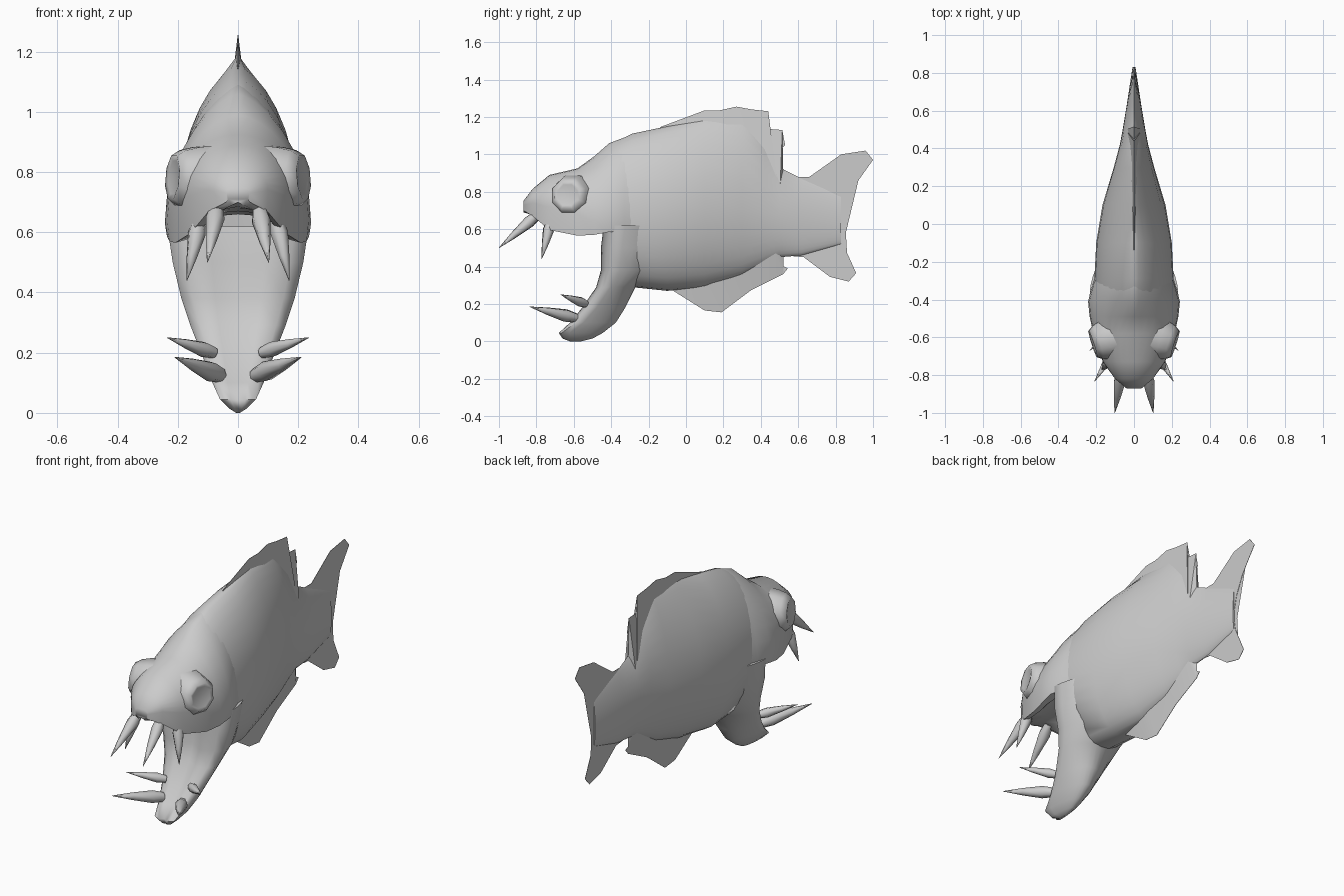
import bpy, bmesh
from math import sin, cos, pi, radians
from mathutils import Vector

cube = bpy.data.objects.get("Cube")
if cube:
    bpy.data.objects.remove(cube, do_unlink=True)

skin = bpy.data.materials.new("grey skin")
skin.use_nodes = True
GREY = (0.6, 0.6, 0.6, 1)
skin.diffuse_color = GREY
skin.node_tree.nodes["Principled BSDF"].inputs["Base Color"].default_value = GREY


def finish(name, bm, angle):
    bmesh.ops.remove_doubles(bm, verts=bm.verts, dist=0.0005)
    bmesh.ops.recalc_face_normals(bm, faces=bm.faces)
    mesh = bpy.data.meshes.new(name)
    bm.to_mesh(mesh)
    bm.free()
    ob = bpy.data.objects.new(name, mesh)
    bpy.context.collection.objects.link(ob)
    mesh.materials.append(skin)
    bpy.ops.object.select_all(action='DESELECT')
    ob.select_set(True)
    bpy.context.view_layer.objects.active = ob
    bpy.ops.object.shade_smooth_by_angle(angle=radians(angle))
    return ob


def loft(name, rings, angle=60):
    """Skin a list of equal-length closed rings and cap both ends."""
    bm = bmesh.new()
    loops = [[bm.verts.new(p) for p in ring] for ring in rings]
    for a, b in zip(loops, loops[1:]):
        for i in range(len(a)):
            j = (i + 1) % len(a)
            bm.faces.new((a[i], a[j], b[j], b[i]))
    bm.faces.new(loops[0])
    bm.faces.new(loops[-1])
    return finish(name, bm, angle)


def mirrored(half):
    """Close a half ring running from centre line to centre line."""
    return half + [Vector((-p[0], p[1], p[2])) for p in half[-2:0:-1]]


def arc(t):
    return max(cos(t), 0.0), sin(t)


# Body: full at the throat, pinched to a keel towards the back fin
def body_ring(y, bottom, top, width, mid):
    above, below = (1.9, 1.2) if y > 0 else (1.3, 0.85)
    half = []
    for i in range(17):
        c, s = arc(pi / 2 - pi * i / 16)
        reach, power = (top - mid, above) if s > 0 else (mid - bottom, below)
        half.append(Vector((width * c ** power, y, mid + reach * s)))
    return mirrored(half)


BODY = [(-.36, .5, 1.075, .205, .68), (-.29, .29, 1.11, .21, .66),
        (-.1, .27, 1.15, .2, .68), (.1, .29, 1.19, .167, .7),
        (.3, .35, 1.18, .107, .7), (.42, .41, 1.08, .075, .69), (.5, .45, .93, .06, .68),
        (.62, .46, .87, .04, .66), (.83, .52, .78, .008, .62)]
loft("body", [body_ring(*s) for s in BODY])


# Head: domed above, hollow palate below
def head_ring(y, width, top, mid, lip, roof, power):
    half = []
    for i in range(9):
        c, s = arc(pi / 2 * (1 - i / 8))
        half.append(Vector((width * c ** power, y, mid + (top - mid) * s)))
    half += [Vector((width * .97, y, lip)), Vector((width * .8, y, lip + .01)),
             Vector((width * .5, y, roof - .01)), Vector((0, y, roof))]
    return mirrored(half)


HEAD = [(-.87, .04, .75, .73, .7, .7, 1), (-.82, .10, .815, .74, .67, .685, 1),
        (-.73, .165, .89, .72, .595, .68, 1), (-.58, .215, .925, .68, .565, .67, 1),
        (-.49, .235, .99, .64, .57, .67, 1.2), (-.41, .243, 1.06, .63, .585, .66, 1.4),
        (-.33, .222, 1.09, .64, .59, .66, 1.4), (-.24, .19, 1.11, .65, .60, .66, 1.4)]
loft("head", [head_ring(*s) for s in HEAD])


# Lower jaw: hanging wide open, two soft ridges beside a central trough
def jaw_ring(z, front, back, width, trough):
    half = [Vector((0, front + trough, z)), Vector((width * .4, front, z)),
            Vector((width * .8, front + trough * .5, z))]
    start = front + trough
    for i in range(9):
        c, s = arc(pi / 2 * i / 8)
        half.append(Vector((width * c, start + (back - start) * s, z)))
    return mirrored(half)


JAW = [(.62, -.44, -.1, .235, .06), (.5, -.455, -.1, .217, .055),
       (.38, -.455, -.15, .188, .05), (.29, -.48, -.27, .158, .045),
       (.18, -.555, -.325, .115, .04), (.1, -.62, -.375, .085, .03),
       (.045, -.68, -.445, .06, .015), (.015, -.66, -.5, .03, .01), (0, -.62, -.56, .006, .01)]
loft("lower_jaw", [jaw_ring(*s) for s in JAW], 75)


# Eyes and fangs, both built as rings along an axis
def ring_about(centre, axis, radius, count):
    u = axis.cross(Vector((0, 0, 1))).normalized()
    v = axis.cross(u).normalized()
    return [centre + radius * (u * cos(2 * pi * (i + .5) / count) + v * sin(2 * pi * (i + .5) / count))
            for i in range(count)]


EYE = [(-.09, .125), (-.04, .115), (.005, .1), (.035, .078), (.03, .06), (.027, .01)]
FANGS = {"upper_front_fang": ((.07, -.79, .68), (.102, -1.0, .5), .032),
         "upper_side_fang": ((.128, -.725, .64), (.17, -.772, .44), .03),
         "lower_front_fang": ((.06, -.59, .125), (.21, -.835, .185), .034),
         "lower_side_fang": ((.08, -.535, .2), (.235, -.67, .25), .026)}
for side, label in ((1, "left"), (-1, "right")):
    axis = Vector((side * .94, -.3, .08)).normalized()
    centre = Vector((side * .185, -.625, .78))
    loft(label + "_eye", [ring_about(centre + axis * d, axis, r, 8) for d, r in EYE], 80)
    for name, (base, tip, radius) in FANGS.items():
        a, b = (Vector((side * p[0], p[1], p[2])) for p in (base, tip))
        axis = (b - a).normalized()
        steps = ((0, .75), (.22, 1), (.6, .6), (1, .04))
        loft(label + "_" + name, [ring_about(a.lerp(b, t), axis, radius * k, 7) for t, k in steps], 80)


# Fins: blades with sharp rims, thickening to the root points at the list's end
def fin(name, outline, roots, thick):
    bm = bmesh.new()
    rim = len(outline) - roots
    sides = []
    for side in (1, -1):
        verts = [bm.verts.new((side * (.001 if i < rim else thick), y, z))
                 for i, (y, z) in enumerate(outline)]
        bm.faces.new(verts)
        sides.append(verts)
    a, b = sides
    for i in range(len(a)):
        j = (i + 1) % len(a)
        bm.faces.new((a[i], a[j], b[j], b[i]))
    bmesh.ops.triangulate(bm, faces=bm.faces)
    finish(name, bm, 40)


fin("dorsal_fin", [(-.14, 1.145), (.1, 1.235), (.18, 1.235), (.27, 1.255), (.35, 1.24),
                   (.44, 1.23), (.42, 1.17), (.45, 1.135), (.515, 1.13), (.5, 1.09),
                   (.53, 1.05), (.46, .98), (.52, .92), (.58, .88), (.5, .75), (.1, .9)], 2, .045)
fin("tail_fin", [(.52, .92), (.58, .88), (.66, .88), (.83, 1.0), (.96, 1.02), (1.0, .97),
                 (.9, .83), (.85, .72), (.825, .61), (.84, .52), (.91, .365), (.87, .32),
                 (.77, .345), (.63, .45), (.52, .46), (.5, .55), (.48, .68), (.5, .8)], 3, .035)
fin("belly_fin", [(-.08, .28), (-.06, .265), (.1, .165), (.19, .155), (.35, .275), (.52, .36),
                  (.545, .39), (.505, .41), (.52, .46), (.45, .55), (.1, .45)], 2, .045)
